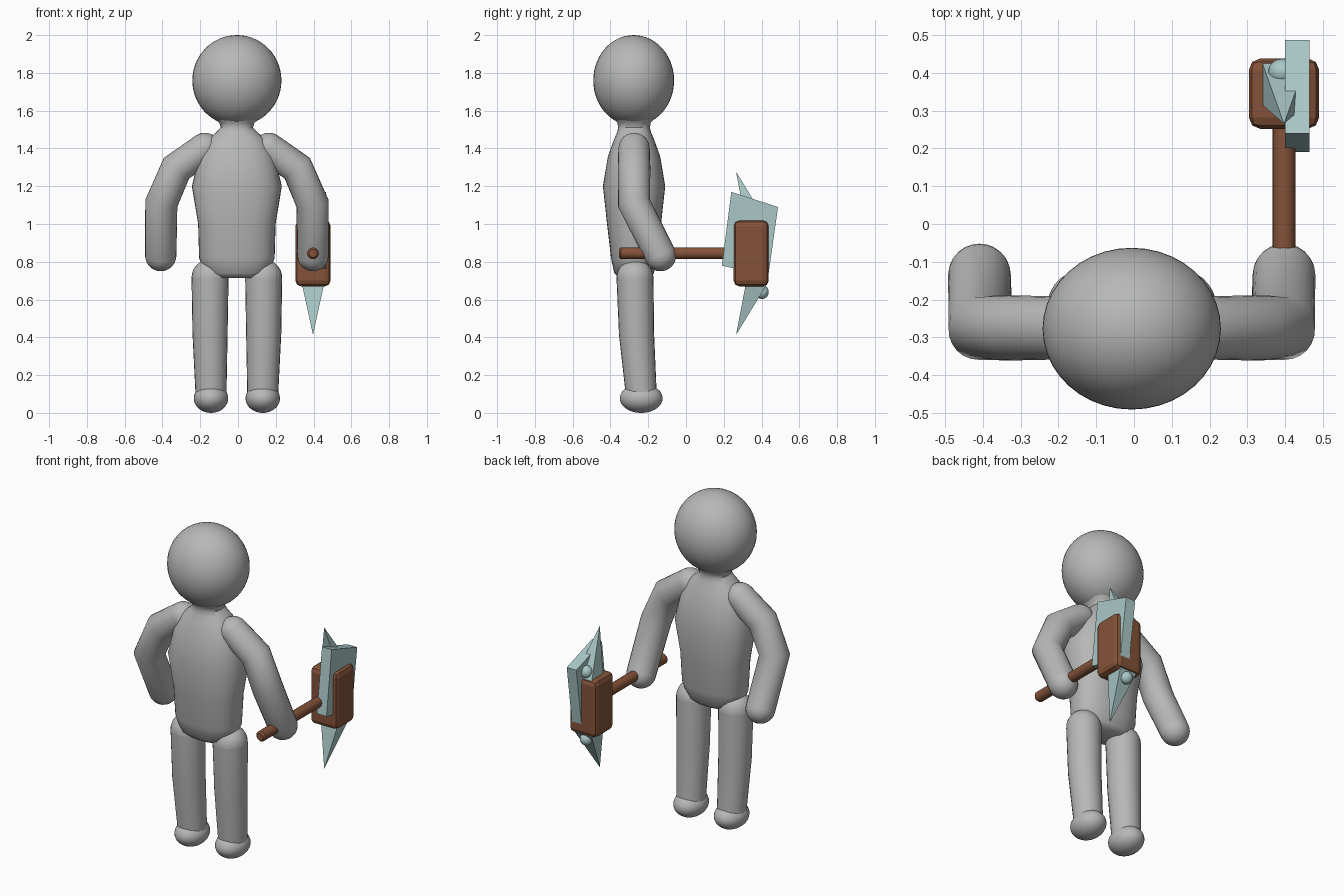
import bpy, bmesh, math
from mathutils import Vector

cube = bpy.data.objects.get("Cube")
if cube:
    bpy.data.objects.remove(cube, do_unlink=True)

MID_X, MID_Y = -0.006, -0.275      # body axis
HX, HZ = 0.397, 0.845              # hammer axis


def material(name, rgb):
    m = bpy.data.materials.new(name)
    m.use_nodes = True
    m.diffuse_color = (*rgb, 1)
    m.node_tree.nodes["Principled BSDF"].inputs["Base Color"].default_value = (*rgb, 1)
    return m


SKIN = material("plain grey", (0.47, 0.48, 0.47))
WOOD = material("brown wood", (0.23, 0.085, 0.04))
STONE = material("pale teal stone", (0.40, 0.58, 0.57))


def add(name, bm, mat, smooth=None):
    bmesh.ops.recalc_face_normals(bm, faces=bm.faces)
    me = bpy.data.meshes.new(name)
    bm.to_mesh(me)
    bm.free()
    me.materials.append(mat)
    ob = bpy.data.objects.new(name, me)
    bpy.context.collection.objects.link(ob)
    if smooth:
        bpy.ops.object.select_all(action='DESELECT')
        ob.select_set(True)
        bpy.context.view_layer.objects.active = ob
        bpy.ops.object.shade_smooth_by_angle(angle=math.radians(smooth))
    return ob


def loft(bm, rings):
    """Skin a list of point rings and close both ends."""
    rows = [[bm.verts.new(p) for p in r] for r in rings]
    n = len(rows[0])
    for a, b in zip(rows, rows[1:]):
        for i in range(n):
            bm.faces.new((a[i], a[(i + 1) % n], b[(i + 1) % n], b[i]))
    bm.faces.new(rows[0])
    bm.faces.new(rows[-1])


def ellipsoid(name, centre, radii, mat, u=32, v=20):
    bm = bmesh.new()
    bmesh.ops.create_uvsphere(bm, u_segments=u, v_segments=v, radius=1)
    bmesh.ops.scale(bm, vec=radii, verts=bm.verts)
    bmesh.ops.translate(bm, vec=centre, verts=bm.verts)
    return add(name, bm, mat, 40)


def limb(name, joints, n=24):
    """Tube through (point, radius) joints with mitred bends and round ends."""
    pts = [Vector(p) for p, r in joints]
    rad = [r for p, r in joints]
    dirs = [(b - a).normalized() for a, b in zip(pts, pts[1:])]
    side = Vector((0, 1, 0))

    def ring(c, d, r):
        s = (side - d * side.dot(d)).normalized()
        t = d.cross(s)
        return [c + (s * math.cos(2 * math.pi * i / n) + t * math.sin(2 * math.pi * i / n)) * r
                for i in range(n)]

    rings = []
    angles = [math.radians(a) for a in range(5, 90, 12)]
    for a in angles:
        rings.append(ring(pts[0] - dirs[0] * rad[0] * math.cos(a), dirs[0], rad[0] * math.sin(a)))
    rings.append(ring(pts[0], dirs[0], rad[0]))
    for k in range(1, len(pts) - 1):
        d = (dirs[k - 1] + dirs[k]).normalized()
        rings.append(ring(pts[k], d, rad[k] / max(0.9, d.dot(dirs[k]))))
    rings.append(ring(pts[-1], dirs[-1], rad[-1]))
    for a in reversed(angles):
        rings.append(ring(pts[-1] + dirs[-1] * rad[-1] * math.cos(a), dirs[-1], rad[-1] * math.sin(a)))
    bm = bmesh.new()
    loft(bm, rings)
    return add(name, bm, SKIN, 50)


# Head
ellipsoid("head", (MID_X, MID_Y - 0.002, 1.76), (0.236, 0.214, 0.24), SKIN, 40, 28)

# Torso and neck: z, half width, half depth
profile = [(0.715, 0.12, 0.08), (0.74, 0.17, 0.105), (0.82, 0.2, 0.122), (1.0, 0.205, 0.143),
           (1.2, 0.238, 0.165), (1.36, 0.2, 0.138), (1.45, 0.15, 0.105), (1.485, 0.11, 0.09),
           (1.51, 0.086, 0.084), (1.535, 0.092, 0.088), (1.57, 0.13, 0.115)]


def squircle(z, rx, ry, n=40, power=0.85):
    out = []
    for i in range(n):
        c, s = math.cos(2 * math.pi * i / n), math.sin(2 * math.pi * i / n)
        out.append((MID_X + rx * math.copysign(abs(c) ** power, c),
                    MID_Y + ry * math.copysign(abs(s) ** power, s), z))
    return out


bm = bmesh.new()
loft(bm, [squircle(*p) for p in profile])
add("torso", bm, SKIN, 50)

# Arms, legs and feet on both sides
for label, s in (("left", 1), ("right", -1)):
    def at(x, y, z):
        return (MID_X + s * x, y, z)
    limb(label + "_arm", [(at(0.17, MID_Y, 1.4), 0.083), (at(0.32, MID_Y, 1.295), 0.083),
                          (at(0.4, MID_Y, 1.11), 0.083), (at(0.403, -0.135, 0.833), 0.083)])
    limb(label + "_leg", [(at(0.142, -0.27, 0.715), 0.098), (at(0.142, -0.262, 0.42), 0.093),
                          (at(0.137, -0.237, 0.1), 0.082)])
    ellipsoid(label + "_foot", at(0.137, -0.237, 0.077), (0.091, 0.113, 0.077), SKIN)

# Hammer handle, along y
bm = bmesh.new()
stations = [(-0.355, 0.022), (-0.345, 0.031), (0.3, 0.031)]
loft(bm, [[(HX + r * math.cos(math.pi * i / 8), y, HZ + r * math.sin(math.pi * i / 8))
           for i in range(16)] for y, r in stations])
add("hammer_handle", bm, WOOD, 30)

# Hammer head block with rounded edges
bm = bmesh.new()
bmesh.ops.create_cube(bm, size=1)
bmesh.ops.scale(bm, vec=(0.186, 0.186, 0.35), verts=bm.verts)
bmesh.ops.translate(bm, vec=(HX, 0.345, HZ), verts=bm.verts)
bmesh.ops.bevel(bm, geom=bm.edges[:], offset=0.03, segments=2, profile=0.5, affect='EDGES')
add("hammer_head", bm, WOOD)

# Slanted stone slab through the head
bm = bmesh.new()
outline = [(0.24, 1.17), (0.487, 1.09), (0.435, 0.72), (0.19, 0.78)]
loft(bm, [[(x, y, z) for y, z in outline] for x in (0.4, 0.465)])
add("stone_slab", bm, STONE)

# Leaning spikes and pebbles above and below the head
for label, s in (("upper", 1), ("lower", -1)):
    bm = bmesh.new()
    base = [bm.verts.new((HX + dx * 0.057, 0.37 + dy * 0.055, HZ + s * 0.17))
            for dx, dy in ((-1, -1), (1, -1), (1, 1), (-1, 1))]
    tip = bm.verts.new((HX, 0.265, HZ + s * 0.432))
    bm.faces.new(base)
    for i in range(4):
        bm.faces.new((base[i], base[(i + 1) % 4], tip))
    add(label + "_spike", bm, STONE)
    ellipsoid(label + "_pebble", (HX - 0.005, 0.402, HZ + s * 0.205),
              (0.037, 0.036, 0.037), STONE, 16, 10)
